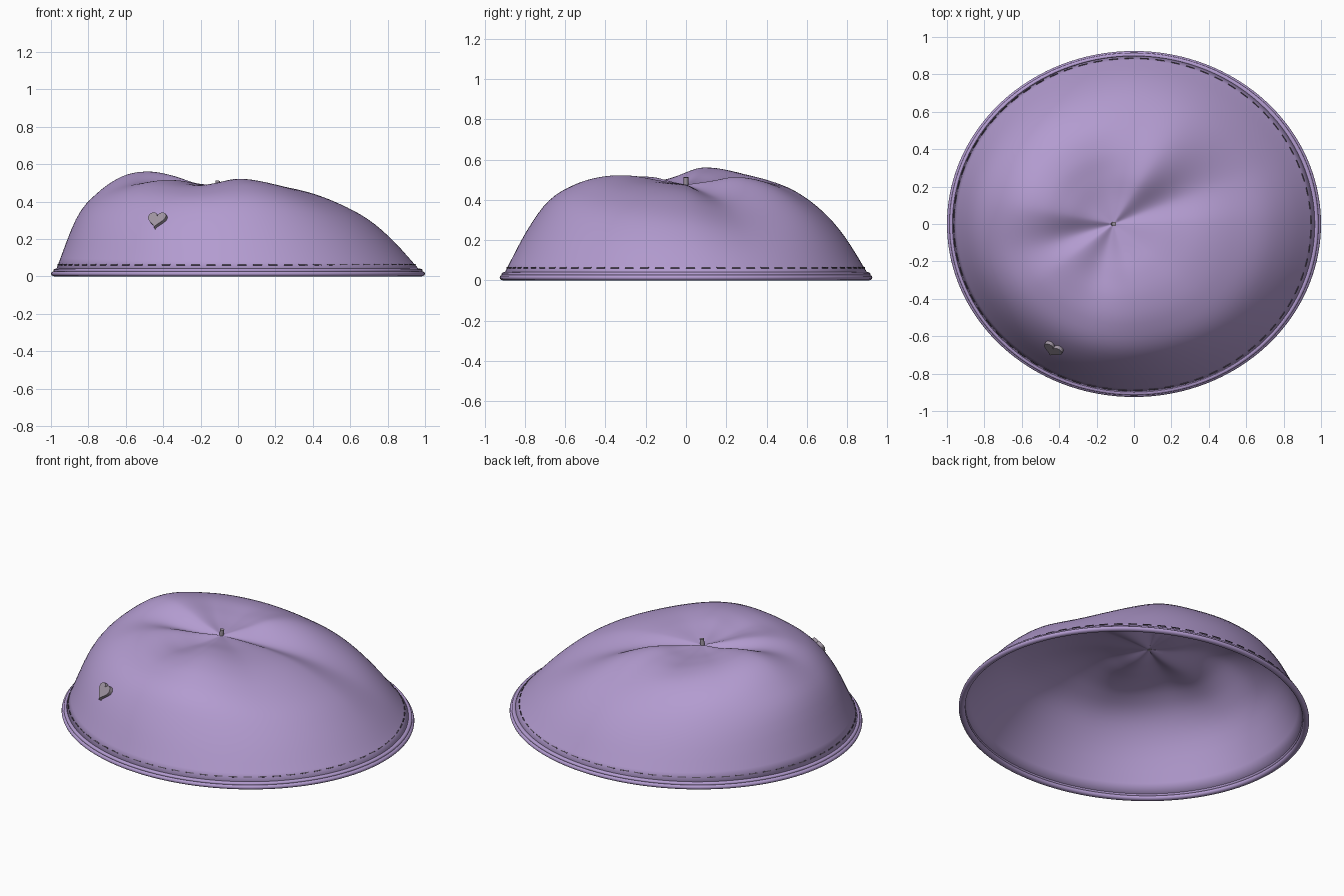
import bpy, bmesh, math
from mathutils import Vector, Matrix

if "Cube" in bpy.data.objects:
    bpy.data.objects.remove(bpy.data.objects["Cube"])

def mat(name, c):
    m = bpy.data.materials.new(name)
    m.diffuse_color = (*c, 1)
    m.use_nodes = True
    m.node_tree.nodes["Principled BSDF"].inputs["Base Color"].default_value = m.diffuse_color
    return m

LILAC = mat("lilac felt", (0.45, 0.33, 0.63))
GREY = mat("mauve grey", (0.35, 0.30, 0.36))
DARK = mat("stitch grey", (0.10, 0.08, 0.12))

A, B, CX = 0.975, 0.905, -0.11          # rim half axes, pinch point x
T = [0, .15, .3, .45, .6, .75, .87, 1]  # radial stations
# heights of the soft folds by direction (degrees)
FOLDS = {
    0:   [.475, .475, .465, .438, .38, .295, .185, .03],
    27:  [.475, .453, .428, .395, .34, .26, .165, .03],
    62:  [.475, .492, .510, .485, .42, .32, .20, .03],
    85:  [.475, .485, .500, .485, .43, .335, .215, .03],
    107: [.475, .478, .488, .490, .455, .36, .23, .03],
    135: [.475, .487, .512, .525, .495, .41, .27, .03],
    168: [.475, .500, .540, .560, .535, .445, .315, .03],
    195: [.475, .472, .485, .500, .485, .42, .30, .03],
    217: [.475, .492, .512, .513, .485, .41, .28, .03],
    250: [.475, .470, .480, .488, .465, .395, .26, .03],
    282: [.475, .495, .519, .517, .48, .395, .245, .03],
    320: [.475, .485, .490, .473, .425, .34, .215, .03],
}

def hermite(xs, ys, x):
    """Smooth interpolation through uneven samples."""
    n = len(xs)
    i = max(k for k in range(n - 1) if xs[k] <= x or k == 0)
    def slope(k):
        a, b = max(k - 1, 0), min(k + 1, n - 1)
        return (ys[b] - ys[a]) / (xs[b] - xs[a])
    h = xs[i + 1] - xs[i]
    u = (x - xs[i]) / h
    return ((2*u**3 - 3*u**2 + 1) * ys[i] + (u**3 - 2*u**2 + u) * h * slope(i)
            + (3*u**2 - 2*u**3) * ys[i + 1] + (u**3 - u**2) * h * slope(i + 1))

KEYS = sorted(FOLDS)
ANG = [k - 360 for k in KEYS[-2:]] + KEYS + [k + 360 for k in KEYS[:2]]
ROWS = [FOLDS[k % 360] for k in ANG]

def surf(deg, t):
    deg %= 360
    prof = [hermite(ANG, [r[j] for r in ROWS], deg) for j in range(len(T))]
    a = math.radians(deg)
    return Vector((CX * (1 - t) + A * math.cos(a) * t, B * math.sin(a) * t, hermite(T, prof, t)))

def normal(deg, t):
    du = surf(deg + .5, t) - surf(deg - .5, t)
    dv = surf(deg, t + .005) - surf(deg, t - .005)
    n = du.cross(dv).normalized()
    return n if n.z > 0 else -n

def finish(bm, name, material, smooth=True):
    bmesh.ops.recalc_face_normals(bm, faces=bm.faces)
    me = bpy.data.meshes.new(name)
    bm.to_mesh(me)
    bm.free()
    me.materials.append(material)
    for p in me.polygons:
        p.use_smooth = smooth
    ob = bpy.data.objects.new(name, me)
    bpy.context.collection.objects.link(ob)
    return ob

# beret crown: pinched, folded dome, open underneath
N, M = 144, 32
bm = bmesh.new()
centre = bm.verts.new(surf(0, 0))
rings = [[bm.verts.new(surf(i * 360 / N, j / M)) for i in range(N)] for j in range(1, M + 1)]
for i in range(N):
    k = (i + 1) % N
    bm.faces.new((centre, rings[0][i], rings[0][k]))
    for a, b in zip(rings, rings[1:]):
        bm.faces.new((a[i], b[i], b[k], a[k]))
crown = finish(bm, "crown", LILAC)
if crown.data.polygons[0].normal.z < 0:
    crown.data.flip_normals()
sol = crown.modifiers.new("thickness", 'SOLIDIFY')
sol.thickness = 0.012
sol.offset = -1

# rolled hem: two stacked piping rings
def hem(name, a, b, z, r, rz):
    bm = bmesh.new()
    loops = []
    for i in range(N):
        w = 2 * math.pi * i / N
        loops.append([bm.verts.new(((a + r * math.cos(s)) * math.cos(w),
                                    (b + r * math.cos(s)) * math.sin(w), z + rz * math.sin(s)))
                      for s in [2 * math.pi * q / 12 for q in range(12)]])
    for i in range(N):
        p, n = loops[i], loops[(i + 1) % N]
        for q in range(12):
            bm.faces.new((p[q], n[q], n[(q + 1) % 12], p[(q + 1) % 12]))
    finish(bm, name, LILAC)

hem("hem_lower", 0.982, 0.907, 0.014, 0.018, 0.014)
hem("hem_upper", 0.974, 0.903, 0.031, 0.013, 0.010)

# stitching: short thread dashes following the crown above the hem
def t_at(deg, z):
    lo, hi = 0.7, 1.0
    for _ in range(18):
        mid = (lo + hi) / 2
        lo, hi = (mid, hi) if surf(deg, mid).z > z else (lo, mid)
    return lo

bm = bmesh.new()
COUNT = 72
for i in range(COUNT):
    secs = []
    for s in range(4):
        d = (i + 0.58 * s / 3) * 360 / COUNT
        t = t_at(d, 0.062)
        n = normal(d, t)
        up = n.cross(Vector((-math.sin(math.radians(d)), math.cos(math.radians(d)), 0))).normalized()
        p = surf(d, t)
        secs.append([bm.verts.new(p + n * x + up * y) for x, y in
                     ((-.003, -.003), (.0035, -.003), (.0035, .003), (-.003, .003))])
    for p, q in zip(secs, secs[1:]):
        for k in range(4):
            bm.faces.new((p[k], q[k], q[(k + 1) % 4], p[(k + 1) % 4]))
    bm.faces.new(secs[0])
    bm.faces.new(secs[-1])
finish(bm, "stitching", DARK, False)

# little stem at the pinch point
bm = bmesh.new()
bmesh.ops.create_cone(bm, cap_ends=True, segments=16, radius1=0.012, radius2=0.012, depth=0.05,
                      matrix=Matrix.Translation((CX, 0, 0.487)) @ Matrix.Rotation(0.12, 4, 'Y'))
stem = finish(bm, "stem", GREY, False)

# heart badge on the front left
best = min(((d, t / 100) for d in range(215, 260) for t in range(60, 98)),
           key=lambda q: (surf(*q) - Vector((-.43, surf(*q).y, .29))).length)
p, n = surf(*best), normal(*best)
right = Vector((0, 0, 1)).cross(n).normalized()
up = n.cross(right)
bm = bmesh.new()
outline = []
for i in range(40):
    w = 2 * math.pi * i / 40
    x = 16 * math.sin(w) ** 3
    y = 13 * math.cos(w) - 5 * math.cos(2 * w) - 2 * math.cos(3 * w) - math.cos(4 * w)
    outline.append(bm.verts.new(p + (right * x + up * (y + 2)) * 0.0033 - n * 0.008))
face = bm.faces.new(outline)
ext = bmesh.ops.extrude_face_region(bm, geom=[face])
bmesh.ops.translate(bm, vec=n * 0.026, verts=[v for v in ext["geom"] if isinstance(v, bmesh.types.BMVert)])
finish(bm, "heart_badge", GREY, False)
